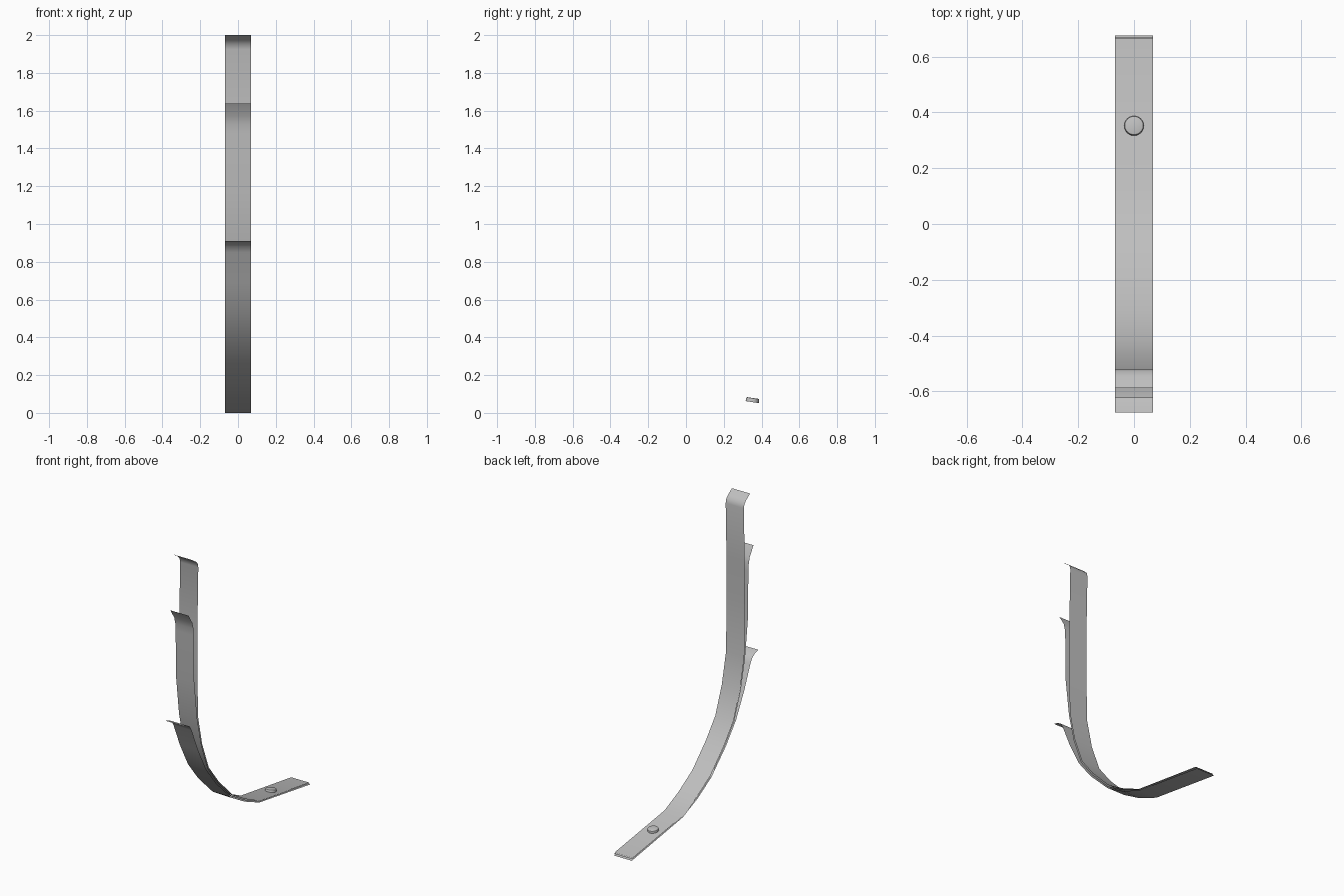
import bpy, bmesh, math

if "Cube" in bpy.data.objects:
    bpy.data.objects.remove(bpy.data.objects["Cube"])

HALF_WIDTH = 0.068

steel = bpy.data.materials.new("grey_steel")
steel.diffuse_color = (0.52, 0.52, 0.52, 1)
steel.use_nodes = True
steel.node_tree.nodes["Principled BSDF"].inputs["Base Color"].default_value = steel.diffuse_color


def finish(name, bm, angle):
    mesh = bpy.data.meshes.new(name)
    bm.to_mesh(mesh)
    bm.free()
    mesh.materials.append(steel)
    obj = bpy.data.objects.new(name, mesh)
    bpy.context.collection.objects.link(obj)
    bpy.ops.object.select_all(action='DESELECT')
    obj.select_set(True)
    bpy.context.view_layer.objects.active = obj
    bpy.ops.object.shade_smooth_by_angle(angle=math.radians(angle))
    return obj


def leaf(name, profile):
    """Sweep a (y, z) profile across the width as a thin sheet."""
    bm = bmesh.new()
    rows = [[bm.verts.new((x, y, z)) for x in (-HALF_WIDTH, HALF_WIDTH)]
            for y, z in profile]
    for a, b in zip(rows, rows[1:]):
        bm.faces.new((a[0], b[0], b[1], a[1]))
    return finish(name, bm, 60)


# Three nested spring leaves, each ending in an outward curl
leaf("long_leaf", [
    (-0.588, 2.0), (-0.548, 1.973), (-0.528, 1.953), (-0.521, 1.925),
    (-0.53, 1.55), (-0.531, 1.3), (-0.525, 0.92), (-0.48, 0.715),
    (-0.41, 0.53), (-0.308, 0.40), (-0.165, 0.256), (-0.018, 0.166),
    (0.13, 0.097), (0.665, 0.016)])
leaf("middle_leaf", [
    (-0.624, 1.637), (-0.584, 1.572), (-0.573, 1.53), (-0.569, 1.48),
    (-0.565, 1.17), (-0.533, 0.905), (-0.488, 0.71), (-0.418, 0.524),
    (-0.314, 0.392), (-0.171, 0.248), (-0.021, 0.159), (0.13, 0.092),
    (0.67, 0.009)])
leaf("short_leaf", [
    (-0.676, 0.91), (-0.64, 0.9), (-0.612, 0.883), (-0.592, 0.85),
    (-0.525, 0.692), (-0.438, 0.527), (-0.329, 0.39), (-0.173, 0.239),
    (-0.027, 0.152), (0.13, 0.086), (0.676, 0.0)])

# Bevelled rivet head lying on the foot of the long leaf
bm = bmesh.new()
bmesh.ops.create_cone(bm, cap_ends=True, segments=24, radius1=0.035,
                      radius2=0.035, depth=0.022)
rim = [e for e in bm.edges if all(v.co.z > 0 for v in e.verts)]
bmesh.ops.bevel(bm, geom=rim, offset=0.006, segments=2, profile=0.5,
                affect='EDGES')
rivet = finish("rivet_head", bm, 40)
rivet.location = (0, 0.352, 0.068)
rivet.rotation_euler = (-math.atan2(0.081, 0.535), 0, 0)
